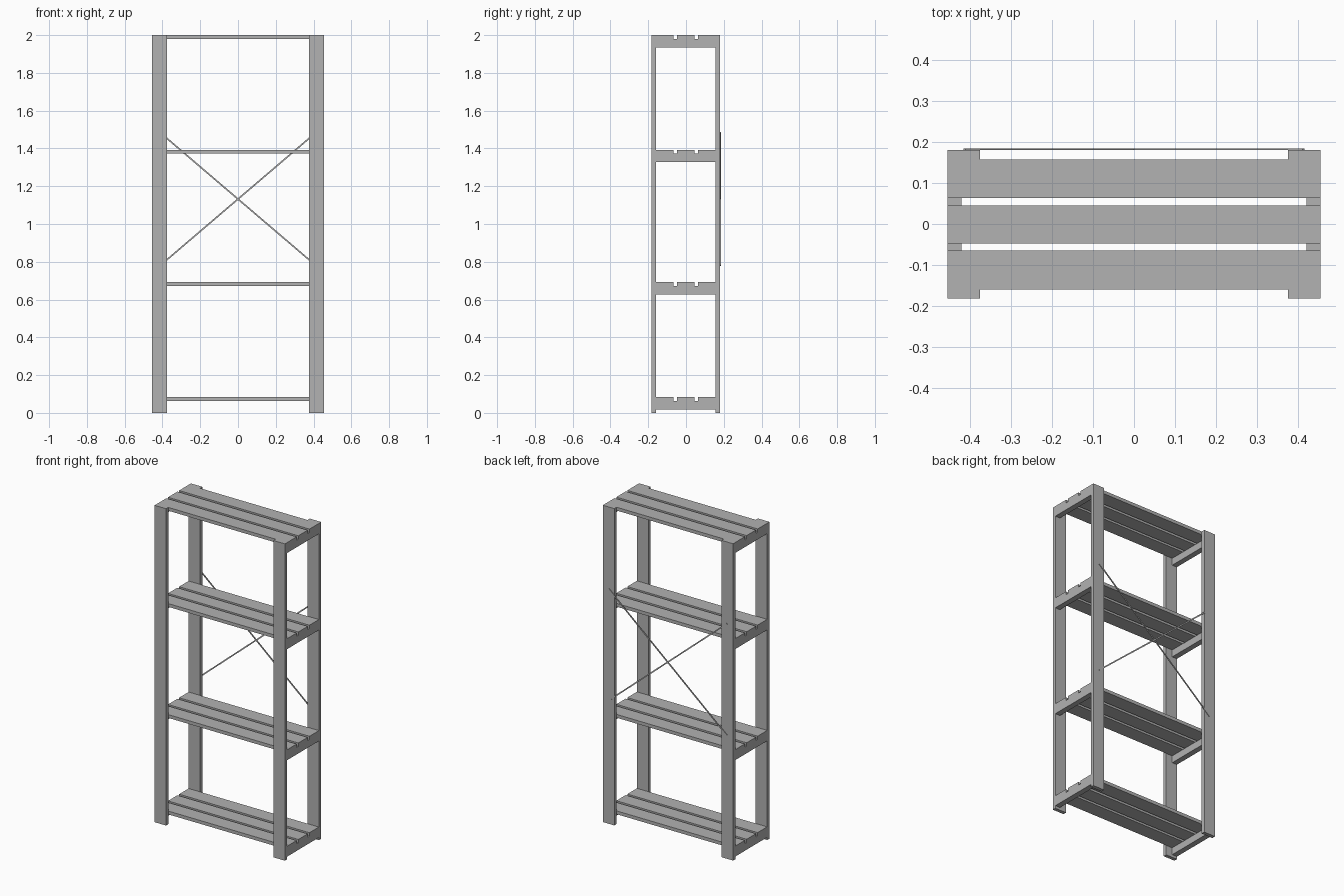
import bpy
import math
from mathutils import Matrix, Vector

cube = bpy.data.objects.get("Cube")
if cube:
    bpy.data.objects.remove(cube, do_unlink=True)

grey = bpy.data.materials.new("plain grey")
grey.use_nodes = True
GREY = (0.445, 0.445, 0.445, 1)
grey.diffuse_color = GREY
grey.node_tree.nodes["Principled BSDF"].inputs["Base Color"].default_value = GREY


def box(name, low, high, turn=0.0):
    """Box between two corners, optionally turned about the y axis at its centre."""
    low, high = Vector(low), Vector(high)
    bpy.ops.mesh.primitive_cube_add(size=1)
    part = bpy.context.object
    part.name = name
    size = high - low
    part.data.transform(Matrix.Rotation(turn, 4, 'Y') @ Matrix.Diagonal((*size, 1)))
    part.location = (low + high) / 2
    part.data.materials.append(grey)
    return part


HALF_WIDTH = 0.455
FRONT, BACK = -0.182, 0.18
INNER_FRONT, INNER_BACK = -0.16, 0.157
SLAT = 0.021
SIDES = (("left", 1), ("right", -1))

# Four upright posts
for side, s in SIDES:
    x0, x1 = sorted((s * 0.375, s * HALF_WIDTH))
    box(f"front_{side}_post", (x0, FRONT, 0), (x1, INNER_FRONT, 2))
    box(f"back_{side}_post", (x0, INNER_BACK, 0), (x1, BACK, 2))

# Shelves: three slats resting on a cleat at each end
slat_spans = ((INNER_FRONT, -0.065), (-0.048, 0.045), (0.063, INNER_BACK))
for level, top in enumerate((0.083, 0.692, 1.393, 2.0), 1):
    for n, (y0, y1) in enumerate(slat_spans, 1):
        box(f"shelf_{level}_slat_{n}", (-HALF_WIDTH, y0, top - SLAT), (HALF_WIDTH, y1, top))
    for side, s in SIDES:
        x0, x1 = sorted((s * 0.42, s * HALF_WIDTH))
        box(f"shelf_{level}_{side}_cleat",
            (x0, INNER_FRONT, top - 0.066), (x1, INNER_BACK, top - SLAT))

# Crossed flat braces on the back
rise, run, middle = 0.705, 0.826, 1.132
half_length = math.hypot(rise, run) / 2
angle = math.atan2(rise, run)
for name, turn in (("rising_brace", -angle), ("falling_brace", angle)):
    box(name, (-half_length, BACK, middle - 0.004),
        (half_length, BACK + 0.004, middle + 0.004), turn)
